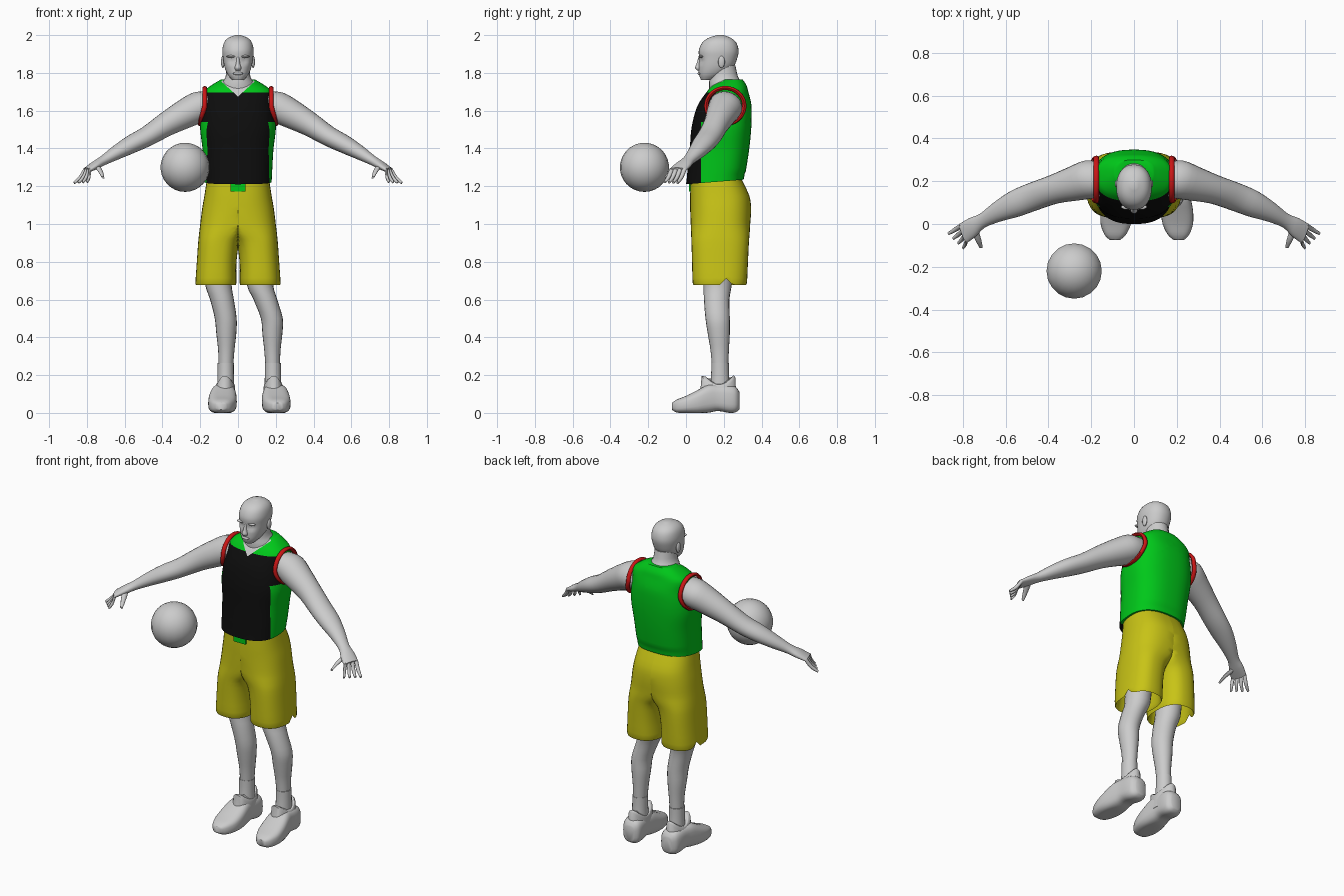
import bpy, bmesh, math
from mathutils import Vector

cube = bpy.data.objects.get("Cube")
if cube:
    bpy.data.objects.remove(cube, do_unlink=True)


def material(name, r, g, b):
    mat = bpy.data.materials.new(name)
    mat.use_nodes = True
    mat.diffuse_color = (r, g, b, 1)
    mat.node_tree.nodes["Principled BSDF"].inputs["Base Color"].default_value = (r, g, b, 1)
    return mat


GREY = material("plain grey", 0.6, 0.6, 0.6)
GREEN = material("jersey green", 0.0, 0.58, 0.01)
BLACK = material("jersey black", 0.004, 0.004, 0.004)
YELLOW = material("shorts yellow", 0.58, 0.55, 0.008)
RED = material("trim red", 0.6, 0.008, 0.008)
X, Y, Z = Vector((1, 0, 0)), Vector((0, 1, 0)), Vector((0, 0, 1))


def smooth_rings(rings, fine):
    """Catmull-Rom interpolation of the (x, y, z, ru, rv) rings."""
    pts = [Vector(r) for r in rings]
    out = []
    for i in range(len(pts) - 1):
        p0, p1, p2, p3 = pts[max(i - 1, 0)], pts[i], pts[i + 1], pts[min(i + 2, len(pts) - 1)]
        for k in range(fine):
            t = k / fine
            out.append(p1 + (p2 - p0) * (t / 2) + (p0 * 2 - p1 * 5 + p2 * 4 - p3) * (t * t / 2)
                       + (p1 * 3 - p0 - p2 * 3 + p3) * (t ** 3 / 2))
    return out + [pts[-1]]


def finish(obj, angle=50):
    obj.data.shade_smooth()
    obj.data.set_sharp_from_angle(angle=math.radians(angle))
    return obj


def loft(name, mats, rings, u, v, side=1, sides=24, power=2, fine=3,
         shape=None, cuts=(), pick=None):
    """Skin superellipse rings; shape edits each point, side mirrors in x."""
    bm = bmesh.new()
    loops = []
    for x, y, z, ru, rv in smooth_rings(rings, fine):
        loop = []
        for k in range(sides):
            a = math.tau * k / sides
            c, s = math.cos(a), math.sin(a)
            co = (Vector((x, y, z)) + u * ru * math.copysign(abs(c) ** (2 / power), c)
                  + v * rv * math.copysign(abs(s) ** (2 / power), s))
            if shape:
                co = shape(co)
            loop.append(bm.verts.new((co.x * side, co.y, co.z)))
        loops.append(loop)
    for a, b in zip(loops, loops[1:]):
        for k in range(sides):
            n = (k + 1) % sides
            bm.faces.new((a[k], a[n], b[n], b[k]))
    bm.faces.new(loops[0])
    bm.faces.new(loops[-1])
    bmesh.ops.recalc_face_normals(bm, faces=bm.faces)
    for co, normal in cuts:
        bmesh.ops.bisect_plane(bm, geom=bm.verts[:] + bm.edges[:] + bm.faces[:],
                               plane_co=co, plane_no=normal)
    if pick:
        for f in bm.faces:
            f.material_index = pick(f.calc_center_median())
    mesh = bpy.data.meshes.new(name)
    bm.to_mesh(mesh)
    bm.free()
    for m in mats:
        mesh.materials.append(m)
    obj = bpy.data.objects.new(name, mesh)
    bpy.context.collection.objects.link(obj)
    return finish(obj)


def stack(name, mats, rows, **options):
    """Loft of level rings given as (z, x, half width, front y, back y)."""
    rings = [(x, (f + b) / 2, z, w, (b - f) / 2) for z, x, w, f, b in rows]
    return loft(name, mats, rings, X, Y, **options)


def ball(name, mat, co, scale, segments=20):
    bpy.ops.mesh.primitive_uv_sphere_add(segments=segments, ring_count=segments * 3 // 4, location=co)
    obj = bpy.context.object
    obj.name = name
    obj.scale = scale
    obj.data.materials.append(mat)
    return finish(obj)


# Jersey: black front panel, green back and shoulders, bare V at the neck
def jersey_colour(c):
    if c.y < 0.2 and c.z > 1.675 + 0.9 * abs(c.x):
        return 2
    if c.z < 1.695 and c.y < (0.08 if c.z < 1.54 else 0.16):
        return 1
    return 0


def jersey_hem(co):
    if co.z < 1.26:
        co.z += 0.08 * (co.y - 0.12)
    return co


stack("jersey", [GREEN, BLACK, GREY], [
    (1.22, 0, 0.178, 0.0, 0.305), (1.3, 0, 0.182, 0.01, 0.32), (1.4, 0, 0.188, 0.02, 0.335),
    (1.5, 0, 0.2, 0.028, 0.345), (1.58, 0, 0.195, 0.045, 0.348), (1.64, 0, 0.183, 0.068, 0.345),
    (1.7, 0, 0.18, 0.11, 0.33), (1.735, 0, 0.14, 0.14, 0.32), (1.765, 0, 0.09, 0.19, 0.3)],
    sides=48, power=2.5, fine=4, shape=jersey_hem, pick=jersey_colour,
    cuts=[((0, 0.08, 0), Y), ((0, 0.16, 0), Y), ((0, 0, 1.695), Z), ((0, 0, 1.54), Z),
          ((0, 0, 1.675), (0.9, 0, -1)), ((0, 0, 1.675), (-0.9, 0, -1))])

# Neck and head, with pressed-in eye sockets
stack("neck", [GREY], [
    (1.69, 0, 0.1, 0.125, 0.31), (1.74, 0, 0.088, 0.122, 0.3),
    (1.78, 0, 0.066, 0.125, 0.275), (1.84, 0, 0.06, 0.125, 0.262)])


def eye_sockets(co):
    d = math.hypot(abs(co.x) - 0.034, co.z - 1.865)
    if co.y < 0.13 and d < 0.025:
        co.y += 0.012 * (1 - d / 0.025)
    return co


stack("head", [GREY], [
    (1.762, 0, 0.03, 0.08, 0.14), (1.79, 0, 0.054, 0.069, 0.2), (1.83, 0, 0.071, 0.067, 0.25),
    (1.88, 0, 0.08, 0.069, 0.272), (1.92, 0, 0.083, 0.068, 0.278), (1.96, 0, 0.074, 0.086, 0.266),
    (1.985, 0, 0.052, 0.118, 0.238), (2.0, 0, 0.015, 0.165, 0.2)],
    sides=36, power=2.2, fine=4, shape=eye_sockets)
stack("nose", [GREY], [(1.812, 0, 0.012, 0.06, 0.09), (1.826, 0, 0.018, 0.048, 0.09),
                       (1.85, 0, 0.011, 0.056, 0.09), (1.885, 0, 0.008, 0.067, 0.09)], sides=12)
ball("lips", GREY, (0, 0.073, 1.797), (0.026, 0.012, 0.009), 12)


# Shorts leg: stays on its own half, with a small slit at the outer hem
def shorts_shape(co):
    co.x = max(co.x, 0)
    if co.z < 0.7 and co.x > 0.19:
        co.z += 0.035 * max(0, 1 - abs(co.y - 0.215) / 0.03)
    return co


# Arm axes: u runs across the arm, level; v is the upper side
U = Vector((0.36, 0.93, 0)).normalized()
V = U.cross(Vector((0.51, -0.2, -0.28))).normalized()


def shoe_floor(co):
    co.z = max(co.z, 0)
    return co


def collar_rim(co):
    if co.z > 0.12:
        co.z += 0.055 * ((co.y - 0.175) / 0.08) ** 2
    return co


for side, label in ((1, "left_"), (-1, "right_")):
    lean = 0.06 * side  # the lower legs both lean the same way

    stack(label + "shorts", [YELLOW], [
        (1.235, 0, 0.165, 0.025, 0.295), (1.15, 0, 0.178, 0.022, 0.335),
        (1.08, 0, 0.19, 0.022, 0.345), (1.0, 0.03, 0.17, 0.025, 0.34),
        (0.95, 0.07, 0.136, 0.027, 0.337), (0.9, 0.1, 0.111, 0.029, 0.333),
        (0.8, 0.113, 0.105, 0.032, 0.328), (0.685, 0.117, 0.108, 0.036, 0.322),
        (0.7, 0.117, 0.097, 0.05, 0.31), (0.8, 0.113, 0.09, 0.06, 0.3)],
        side=side, sides=36, power=2.5, shape=shorts_shape)

    # Leg, sock and shoe
    stack(label + "leg", [GREY], [
        (0.82, 0.11, 0.075, 0.09, 0.25), (0.68, 0.11 + lean * 0.1, 0.07, 0.093, 0.242),
        (0.6, 0.115 + lean * 0.5, 0.063, 0.095, 0.23), (0.5, 0.122 + lean * 0.95, 0.058, 0.103, 0.232),
        (0.42, 0.122 + lean, 0.053, 0.115, 0.232), (0.33, 0.122 + lean, 0.043, 0.13, 0.227),
        (0.24, 0.124 + lean, 0.038, 0.138, 0.223)], side=side, sides=20)
    stack(label + "sock", [GREY], [
        (0.1, 0.125 + lean, 0.046, 0.125, 0.235), (0.2, 0.125 + lean, 0.043, 0.133, 0.228),
        (0.265, 0.125 + lean, 0.043, 0.134, 0.227)], side=side, sides=20)
    shoe = [(-0.074, 0.025, 0.035, 0.018), (-0.05, 0.05, 0.036, 0.034), (0, 0.071, 0.044, 0.046),
            (0.06, 0.075, 0.058, 0.062), (0.12, 0.068, 0.076, 0.075), (0.17, 0.061, 0.08, 0.07),
            (0.23, 0.06, 0.074, 0.074), (0.265, 0.052, 0.07, 0.066), (0.283, 0.03, 0.065, 0.045)]
    loft(label + "shoe", [GREY], [(0.145 - 0.06 * y + lean, y, z, w, h) for y, w, z, h in shoe],
         X, Z, side=side, sides=28, power=3, shape=shoe_floor)
    stack(label + "shoe_collar", [GREY], [
        (0.06, 0.132 + lean, 0.06, 0.06, 0.275), (0.11, 0.13 + lean, 0.056, 0.075, 0.265),
        (0.145, 0.127 + lean, 0.05, 0.1, 0.253), (0.15, 0.126 + lean, 0.044, 0.11, 0.245)],
        side=side, shape=collar_rim)

    # Arm running into a flat palm
    loft(label + "arm", [GREY], [
        (0.13, 0.215, 1.64, 0.08, 0.07), (0.2, 0.21, 1.622, 0.092, 0.083),
        (0.28, 0.188, 1.583, 0.082, 0.077), (0.38, 0.16, 1.528, 0.068, 0.064),
        (0.48, 0.125, 1.465, 0.066, 0.053), (0.56, 0.093, 1.424, 0.062, 0.048),
        (0.64, 0.056, 1.38, 0.047, 0.038), (0.71, 0.015, 1.338, 0.034, 0.026),
        (0.755, -0.015, 1.312, 0.045, 0.022), (0.8, -0.045, 1.285, 0.048, 0.015)],
        U, V, side=side)

    # Fingers fan out from the knuckles, thumb drops forward
    knuckle = Vector((0.797, -0.043, 1.287))
    tip_back, tip_front = Vector((0.868, -0.045, 1.218)), Vector((0.8, -0.112, 1.222))
    for i, finger in enumerate(("little_finger", "ring_finger", "middle_finger", "index_finger")):
        t = i / 3
        base = knuckle + U * (0.036 - 0.072 * t)
        tip = tip_back.lerp(tip_front, t)
        bend = base.lerp(tip, 0.5) + V * 0.008
        loft(label + finger, [GREY], [(*base, 0.012, 0.012), (*bend, 0.011, 0.011),
             (*tip, 0.007, 0.007)], U, V, side=side, sides=10)
    loft(label + "thumb", [GREY], [(0.75, -0.02, 1.312, 0.018, 0.016), (0.728, -0.075, 1.278, 0.013, 0.013),
         (0.715, -0.112, 1.246, 0.007, 0.007)], X, V, side=side, sides=10)

    # Armhole trim, leaning outward below
    bpy.ops.mesh.primitive_torus_add(major_segments=36, minor_segments=8,
                                     major_radius=0.098, minor_radius=0.011)
    trim = bpy.context.object
    trim.name = label + "armhole_trim"
    for vert in trim.data.vertices:
        x, y, z = vert.co
        vert.co = (side * (0.176 + 1.2 * z + 0.25 * max(0, -y)), 0.208 + x * 1.03, 1.625 + y * 0.97)
    if side < 0:
        trim.data.flip_normals()
    trim.data.materials.append(RED)
    finish(trim)

    # Ear and brow
    ball(label + "ear", GREY, (side * 0.08, 0.188, 1.858), (0.01, 0.018, 0.032), 12)
    ball(label + "brow", GREY, (side * 0.034, 0.08, 1.887), (0.027, 0.013, 0.007), 12)

# Waist tag and ball
bpy.ops.mesh.primitive_cube_add(size=1, location=(0, 0.02, 1.195))
tag = bpy.context.object
tag.name = "waist_tag"
tag.scale = (0.08, 0.009, 0.045)
tag.data.materials.append(GREEN)
ball("ball", GREY, (-0.28, -0.22, 1.3), (0.13, 0.13, 0.13))
